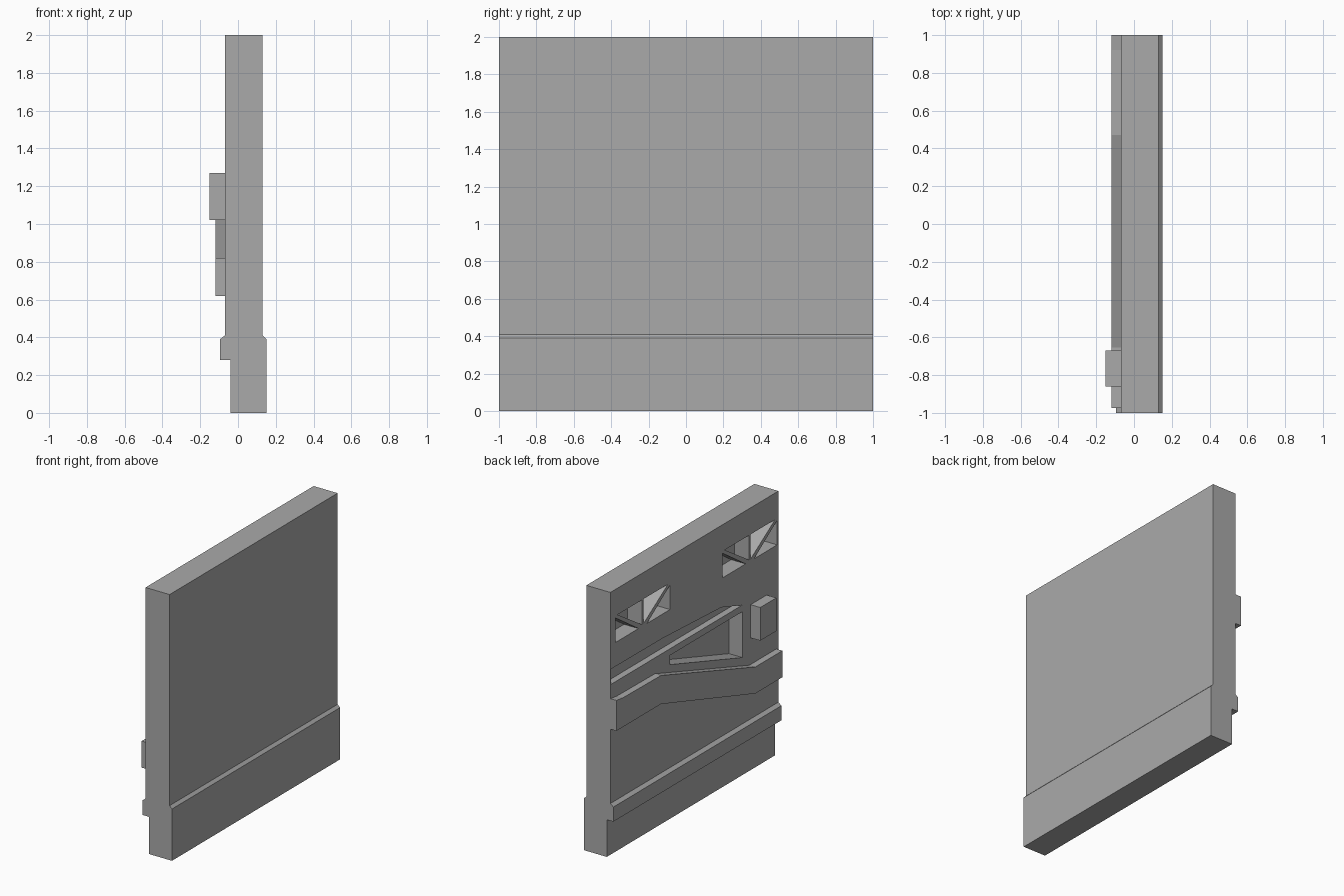
import bpy
import bmesh

cube = bpy.data.objects.get("Cube")
if cube:
    bpy.data.objects.remove(cube, do_unlink=True)

grey = bpy.data.materials.new("plain_grey")
grey.use_nodes = True
colour = (0.4, 0.4, 0.4, 1)
grey.diffuse_color = colour
grey.node_tree.nodes["Principled BSDF"].inputs["Base Color"].default_value = colour

FACE = -0.07   # inner surface of the panel


def prism(bm, points, direction):
    """Extrude a flat outline of 3D points along a direction."""
    face = bm.faces.new([bm.verts.new(p) for p in points])
    new = bmesh.ops.extrude_face_region(bm, geom=[face], use_keep_orig=True)
    verts = [g for g in new["geom"] if isinstance(g, bmesh.types.BMVert)]
    bmesh.ops.translate(bm, verts=verts, vec=direction)


def side_prism(bm, outline, x0, x1):
    """Extrude a (y, z) outline between two x positions."""
    prism(bm, [(x0, y, z) for y, z in outline], (x1 - x0, 0, 0))


def finish(bm, name):
    bmesh.ops.recalc_face_normals(bm, faces=bm.faces)
    mesh = bpy.data.meshes.new(name)
    bm.to_mesh(mesh)
    bm.free()
    mesh.materials.append(grey)
    obj = bpy.data.objects.new(name, mesh)
    bpy.context.collection.objects.link(obj)
    return obj


# Door panel with a thicker base and a projecting lower trim
profile = [(-0.04, 0), (0.15, 0), (0.15, 0.39), (0.13, 0.41), (0.13, 2),
           (FACE, 2), (FACE, 0.41), (-0.095, 0.39), (-0.095, 0.28), (-0.04, 0.28)]
bm = bmesh.new()
prism(bm, [(x, -1, z) for x, z in profile], (0, 2, 0))
panel = finish(bm, "door_panel")

# Recesses: two trussed openings, a wedge pocket and a tapered groove
bm = bmesh.new()
OUT = FACE - 0.02
low, high, half = 1.6, 1.8, 0.325
for mid in (0.615, -0.66):
    for s in (1, -1):
        outer, post = mid + s * half, mid + s * 0.01
        lower = [(outer, low), (outer, high - 0.015), (mid + s * 0.05, low)]
        upper = [(outer - s * 0.025, high), (post, high), (post, low + 0.015)]
        for triangle in (lower, upper):
            side_prism(bm, triangle, OUT, FACE + 0.12)
side_prism(bm, [(0.29, 1.255), (-0.57, 1.255), (-0.57, 0.91), (0.29, 1.185)],
           OUT, FACE + 0.11)
side_prism(bm, [(0.995, 1.305), (0.995, 1.42), (0.38, 1.417), (-0.32, 1.383),
                (-0.57, 1.305)], OUT, FACE + 0.05)
cutter = finish(bm, "recess_cutter")
cutter.hide_render = True

cut = panel.modifiers.new("recesses", 'BOOLEAN')
cut.operation = 'DIFFERENCE'
cut.solver = 'EXACT'
cut.object = cutter
bpy.context.view_layer.objects.active = panel
bpy.ops.object.modifier_apply(modifier=cut.name)
bpy.data.objects.remove(cutter, do_unlink=True)

# Bent armrest
bm = bmesh.new()
side_prism(bm, [(1, 1.2), (0.92, 1.19), (0.47, 1.185), (-0.655, 0.82), (-0.975, 0.82),
                (-0.975, 0.62), (-0.655, 0.62), (0.47, 0.97), (1, 0.97)], -0.12, FACE)
finish(bm, "armrest")

# Small handle block
bm = bmesh.new()
side_prism(bm, [(-0.67, 1.02), (-0.67, 1.27), (-0.86, 1.27), (-0.86, 1.02)], -0.15, FACE)
finish(bm, "handle_block")
